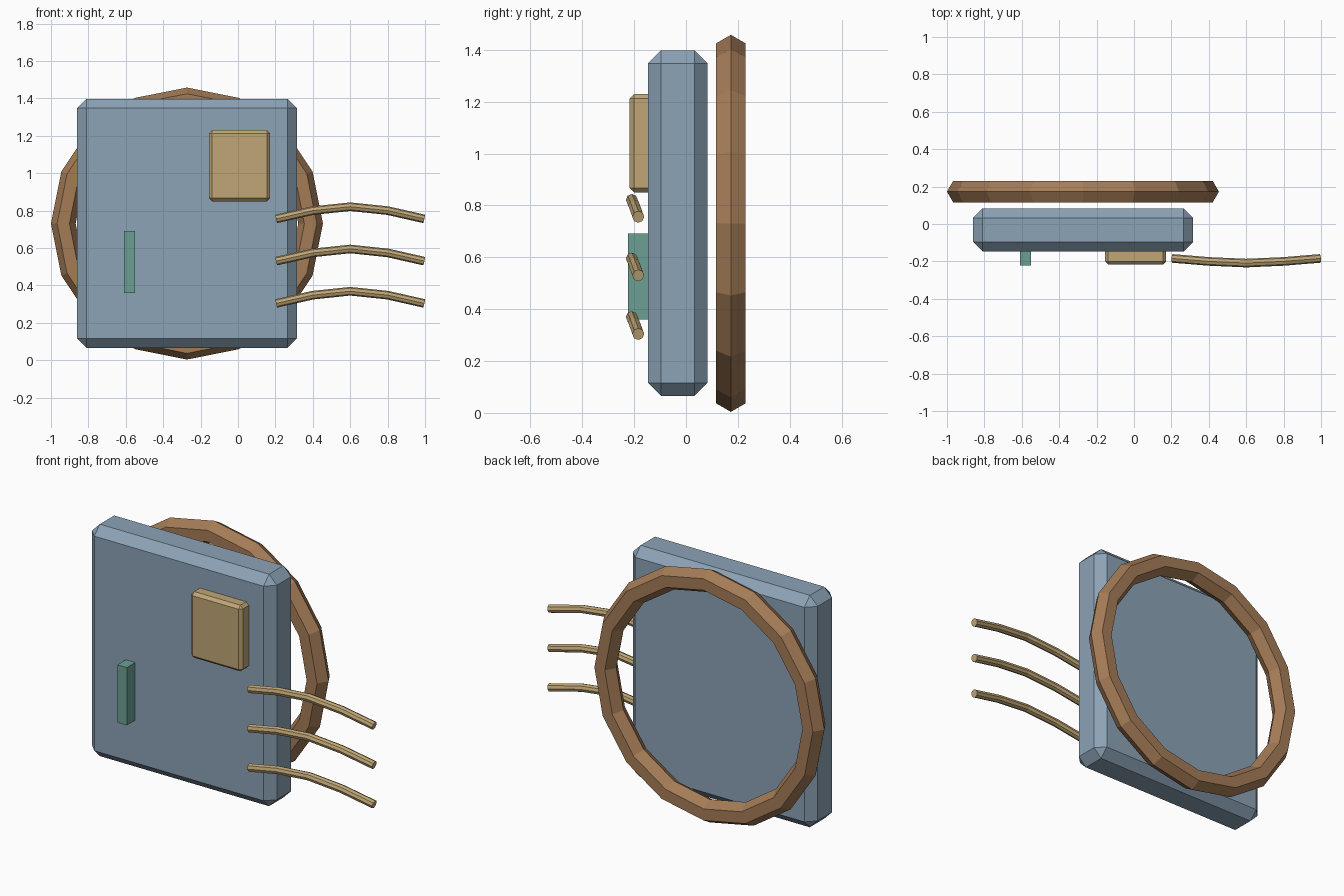
import bpy, math

if "Cube" in bpy.data.objects:
    bpy.data.objects.remove(bpy.data.objects["Cube"])


def srgb(r, g, b):
    def lin(c):
        c /= 255
        return c / 12.92 if c <= 0.04045 else ((c + 0.055) / 1.055) ** 2.4
    return (lin(r), lin(g), lin(b), 1)


def material(name, *rgb):
    m = bpy.data.materials.new(name)
    m.diffuse_color = srgb(*rgb)
    m.use_nodes = True
    m.node_tree.nodes["Principled BSDF"].inputs["Base Color"].default_value = m.diffuse_color
    return m


BLUE = material("slate blue", 140, 163, 183)
BROWN = material("copper brown", 165, 124, 87)
TAN = material("tan", 192, 166, 118)
TEAL = material("teal", 108, 160, 146)


def box(name, mat, lo, hi, bevel=0):
    bpy.ops.mesh.primitive_cube_add(size=1)
    ob = bpy.context.object
    ob.name = name
    for v in ob.data.vertices:
        v.co = [(a + b) / 2 + c * (b - a) for a, b, c in zip(lo, hi, v.co)]
    if bevel:
        mod = ob.modifiers.new("chamfer", 'BEVEL')
        mod.width, mod.segments = bevel, 1
    ob.data.materials.append(mat)
    return ob


def wire(name, mat, points, radius):
    cu = bpy.data.curves.new(name, 'CURVE')
    cu.dimensions = '3D'
    cu.bevel_depth, cu.bevel_resolution = radius, 2
    cu.use_fill_caps = True
    sp = cu.splines.new('POLY')
    sp.points.add(len(points) - 1)
    for p, co in zip(sp.points, points):
        p.co = (*co, 1)
    sp.use_smooth = False
    cu.materials.append(mat)
    ob = bpy.data.objects.new(name, cu)
    bpy.context.collection.objects.link(ob)
    # Turn the tube into a mesh
    bpy.ops.object.select_all(action='DESELECT')
    ob.select_set(True)
    bpy.context.view_layer.objects.active = ob
    bpy.ops.object.convert(target='MESH')


# Main slab with its raised block and thin rib
box("body_slab", BLUE, (-0.86, -0.147, 0.066), (0.315, 0.083, 1.398), 0.05)
box("raised_block", TAN, (-0.155, -0.217, 0.85), (0.172, -0.12, 1.23), 0.017)
box("front_rib", TEAL, (-0.61, -0.223, 0.36), (-0.55, -0.13, 0.692))

# Ring behind the slab
bpy.ops.mesh.primitive_torus_add(location=(-0.273, 0.173, 0.731),
                                 rotation=(math.pi / 2, 0, 0),
                                 major_segments=16, minor_segments=6,
                                 major_radius=0.661, minor_radius=0.066)
ring = bpy.context.object
ring.name = "back_ring"
ring.data.materials.append(BROWN)

# Three arched wires reaching out to the right
for i in range(3):
    z = 0.756 - 0.226 * i
    wire(f"wire_{i + 1}", TAN,
         [(0.205, -0.184, z), (0.40, -0.200, z + 0.044), (0.60, -0.209, z + 0.065),
          (0.80, -0.200, z + 0.044), (0.995, -0.184, z)], 0.023)
